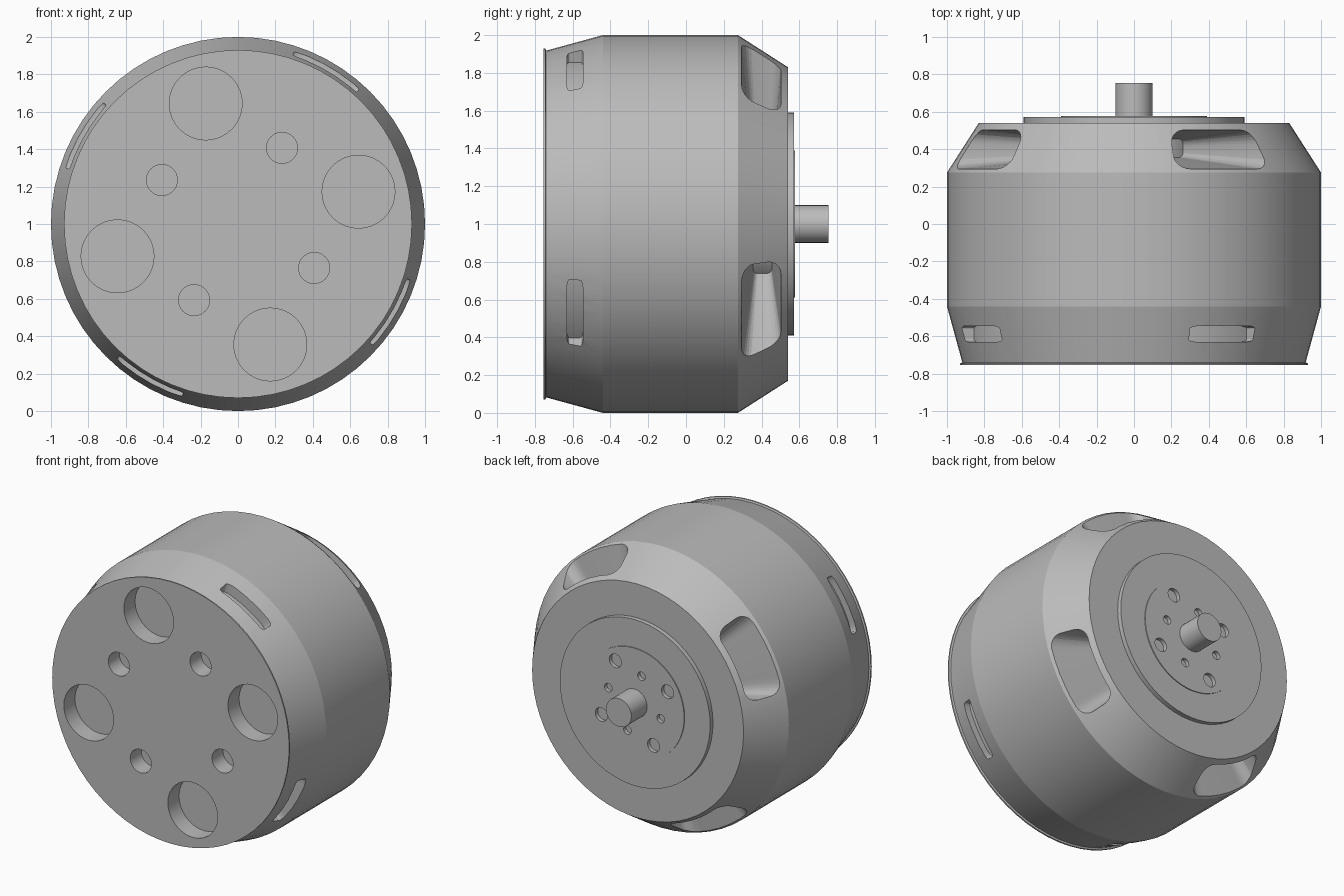
import bpy, bmesh
from math import cos, sin, radians, pi, sqrt

cube = bpy.data.objects.get("Cube")
if cube:
    bpy.data.objects.remove(cube, do_unlink=True)

SEG = 64
grey = bpy.data.materials.new("metal_grey")
grey.use_nodes = True
COLOUR = (0.5, 0.5, 0.5, 1)
grey.diffuse_color = COLOUR
grey.node_tree.nodes["Principled BSDF"].inputs["Base Color"].default_value = COLOUR


def polar(r, a, y):
    """Point at radius r and angle a around the motor axis."""
    return (r * cos(a), y, 1 + r * sin(a))


def make(name, bm):
    bmesh.ops.recalc_face_normals(bm, faces=bm.faces)
    mesh = bpy.data.meshes.new(name)
    bm.to_mesh(mesh)
    bm.free()
    mesh.materials.append(grey)
    ob = bpy.data.objects.new(name, mesh)
    bpy.context.scene.collection.objects.link(ob)
    return ob


def turned(name, profile, centre=(0, 0), seg=SEG):
    """Closed solid of revolution along y from (y, radius) pairs."""
    bm = bmesh.new()
    rings = []
    for y, r in profile:
        ring = []
        for i in range(seg):
            x, _, z = polar(r, 2 * pi * i / seg, y)
            ring.append(bm.verts.new((x + centre[0], y, z + centre[1])))
        rings.append(ring)
    for a, b in zip(rings, rings[1:]):
        for i in range(seg):
            j = (i + 1) % seg
            bm.faces.new((a[i], a[j], b[j], b[i]))
    bm.faces.new(rings[0])
    bm.faces.new(rings[-1])
    return make(name, bm)


def hole(angle, dist, radius, y0, y1):
    a = radians(angle)
    return turned("cutter", [(y0, radius), (y1, radius)],
                  (dist * cos(a), dist * sin(a)), 32)


def pocket(angle, half, y_mid, dy, low, high, floor, taper):
    """Rounded radial pocket; low and high are its corner radii along y."""
    bm = bmesh.new()
    steps = 24
    corner = radians(half) * 0.3
    previous = None
    for i in range(steps + 1):
        u = -cos(pi * i / steps) * radians(half)
        t = max(0, (abs(u) - radians(half) + corner) / corner)
        inset = 1 - sqrt(max(0, 1 - t * t))
        column = []
        for r, side in ((floor, -1), (1.1, -1), (1.1, 1), (floor, 1)):
            y = side * (dy - inset * (low if side < 0 else high))
            y *= 1 + (r - 0.93) * taper
            column.append(bm.verts.new(polar(r, radians(angle) + u, y_mid + y)))
        if previous:
            for k in range(4):
                m = (k + 1) % 4
                bm.faces.new((previous[k], previous[m], column[m], column[k]))
        else:
            bm.faces.new(column)
        previous = column
    bm.faces.new(previous)
    return make("cutter", bm)


def finish(ob, cutters=()):
    """Cut the holes, then smooth the rounded faces."""
    bpy.ops.object.select_all(action="DESELECT")
    bpy.context.view_layer.objects.active = ob
    ob.select_set(True)
    for cutter in cutters:
        mod = ob.modifiers.new("cut", "BOOLEAN")
        mod.operation = "DIFFERENCE"
        mod.solver = "EXACT"
        mod.object = cutter
        bpy.ops.object.modifier_apply(modifier=mod.name)
        bpy.data.objects.remove(cutter, do_unlink=True)
    bpy.ops.object.shade_smooth_by_angle(angle=radians(14))


# Motor can with mounting holes, front slots and rear cooling windows
body = turned("motor_can", [(-0.755, 0.93), (-0.745, 0.93), (-0.74, 0.918),
                            (-0.44, 1), (0.275, 1), (0.54, 0.83)])
cuts = []
for k in range(4):
    turn = 90 * k
    cuts += [
        hole(15 + turn, 0.667, 0.195, -0.9, -0.63),
        hole(60 + turn, 0.47, 0.083, -0.9, -0.63),
        pocket(60 + turn, 12, -0.588, 0.043, 0.015, 0.015, 0.9, 0),
        pocket(60 + turn, 17, 0.405, 0.105, 0.06, 0.08, 0.36, 0.93),
    ]
finish(body, cuts)

# Rear cap with a slightly raised centre and two rings of screw holes
cap = turned("rear_cap", [(0.54, 0.59), (0.572, 0.59), (0.572, 0.39), (0.578, 0.39)])
cuts = []
for k in range(4):
    cuts += [hole(60 + 90 * k, 0.3, 0.048, 0.55, 0.7),
             hole(15 + 90 * k, 0.213, 0.03, 0.55, 0.7)]
finish(cap, cuts)

# Output shaft
finish(turned("shaft", [(0.56, 0.1), (0.755, 0.1)], seg=32))
